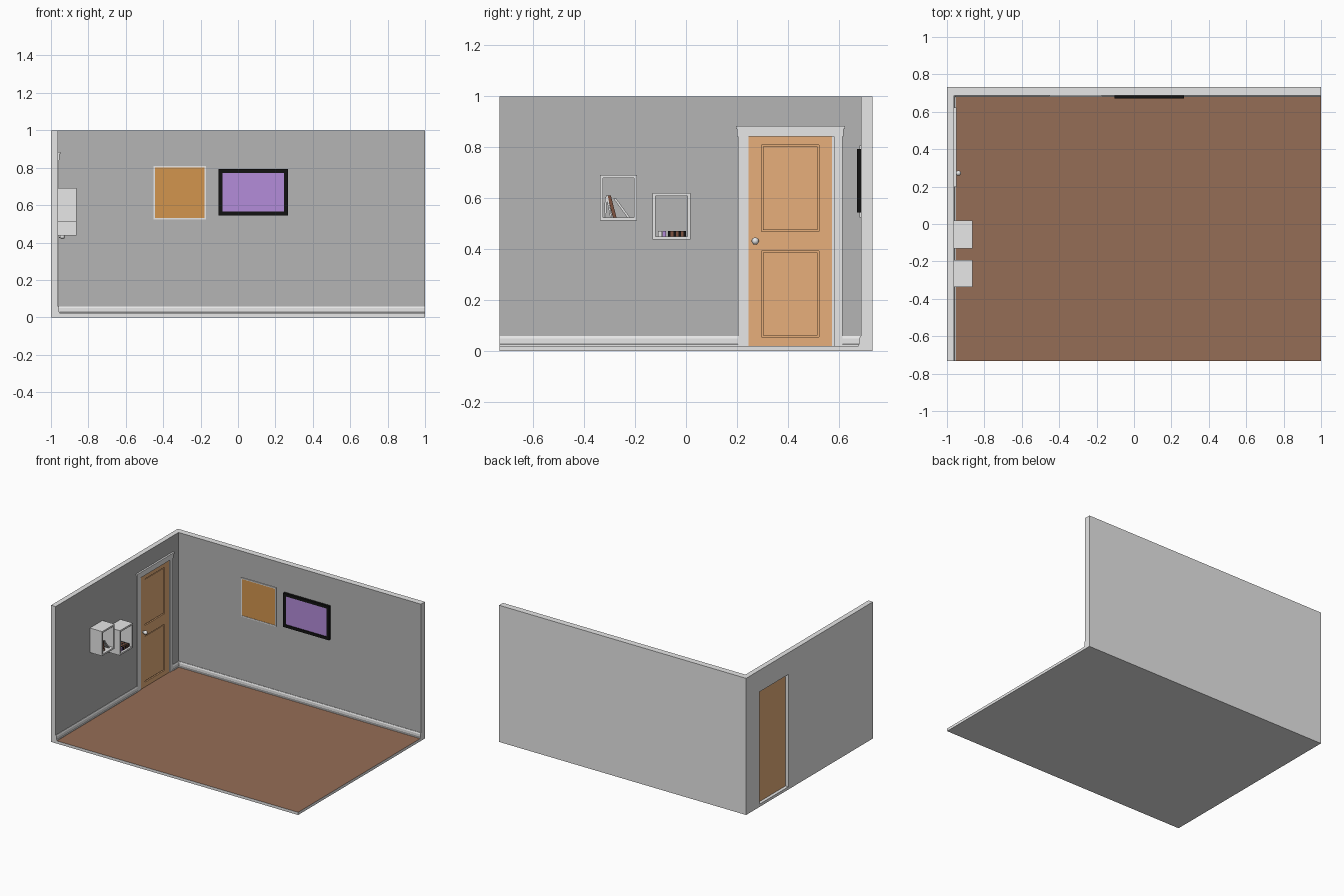
import bpy, bmesh, math
from mathutils import Vector

if "Cube" in bpy.data.objects:
    bpy.data.objects.remove(bpy.data.objects["Cube"])


def material(name, r, g, b):
    m = bpy.data.materials.new(name)
    m.diffuse_color = (r, g, b, 1)
    m.use_nodes = True
    m.node_tree.nodes["Principled BSDF"].inputs["Base Color"].default_value = m.diffuse_color
    return m


LIGHT = material("light_grey", .8, .8, .8)
WALL = material("wall_grey", .46, .46, .46)
FLOOR = material("floor_brown", .30, .153, .093)
DOOR = material("door_tan", .80, .43, .198)
CORK = material("cork_orange", .65, .30, .076)
PURPLE = material("purple", .456, .262, .70)
BLACK = material("black", .006, .006, .006)
BOOK = material("book_brown", .21, .085, .05)


def make(name, bm, *mats):
    bmesh.ops.recalc_face_normals(bm, faces=bm.faces)
    me = bpy.data.meshes.new(name)
    bm.to_mesh(me)
    bm.free()
    ob = bpy.data.objects.new(name, me)
    bpy.context.collection.objects.link(ob)
    for m in mats:
        me.materials.append(m)
    return ob


def boxes(name, mat, *bounds):
    """One object from boxes given as (x0, x1, y0, y1, z0, z1)."""
    bm = bmesh.new()
    for x0, x1, y0, y1, z0, z1 in bounds:
        vs = bmesh.ops.create_cube(bm, size=1)["verts"]
        for v in vs:
            v.co = Vector((x1 if v.co.x > 0 else x0,
                           y1 if v.co.y > 0 else y0,
                           z1 if v.co.z > 0 else z0))
    return make(name, bm, mat)


def prism(name, mat, pts, axis, a, b):
    """Extrude a 2D outline along x (outline in y,z) or y (outline in x,z)."""
    bm = bmesh.new()
    vs = [bm.verts.new((a, p, q) if axis == "x" else (p, a, q)) for p, q in pts]
    f = bm.faces.new(vs)
    d = (b - a, 0, 0) if axis == "x" else (0, b - a, 0)
    ext = bmesh.ops.extrude_face_region(bm, geom=[f])["geom"]
    bmesh.ops.translate(bm, vec=d, verts=[g for g in ext if isinstance(g, bmesh.types.BMVert)])
    return make(name, bm, mat)


def paint(ob, mat, direction):
    """Colour the faces that look in one direction."""
    ob.data.materials.append(mat)
    for p in ob.data.polygons:
        if p.normal.dot(Vector(direction)) > .9:
            p.material_index = len(ob.data.materials) - 1


def ring(a0, a1, b0, b1, t):
    """Four strips (a0, a1, b0, b1) round a rectangle."""
    return [(a0, a0 + t, b0, b1), (a1 - t, a1, b0, b1),
            (a0 + t, a1 - t, b0, b0 + t), (a0 + t, a1 - t, b1 - t, b1)]


Y = .733          # half depth
XI, YI = -.963, .688   # inner wall faces
FZ = .02          # floor top
D0, D1, DZ = .245, .581, .842   # door opening

# floor and walls, with painted room sides
paint(boxes("floor", LIGHT, (XI, 1, -Y, YI, 0, FZ)), FLOOR, (0, 0, 1))
paint(boxes("back_wall", LIGHT, (XI, 1, YI, Y, 0, 1)), WALL, (0, -1, 0))
left = boxes("left_wall", LIGHT, (-1, XI, -Y, Y, 0, 1))
cutter = boxes("door_cutter", LIGHT, (-1.1, -.9, D0, D1, FZ, DZ))
cutter.hide_render = True
mod = left.modifiers.new("opening", "BOOLEAN")
mod.object, mod.operation, mod.solver = cutter, "DIFFERENCE", "EXACT"
bpy.context.view_layer.objects.active = left
bpy.ops.object.modifier_apply(modifier=mod.name)
bpy.data.objects.remove(cutter)
paint(left, WALL, (1, 0, 0))

# skirting boards
skirt = [(0, FZ), (.010, FZ), (.010, .026), (.007, .028), (.007, .049), (.003, .059), (0, .059)]
prism("back_skirting", LIGHT, [(YI - d, z) for d, z in skirt], "x", XI, 1)
for i, (a, b) in enumerate([(-Y, .205), (.614, YI)]):
    prism(f"left_skirting_{i}", LIGHT, [(XI + d, z) for d, z in skirt], "y", a, b)

# door: thin core, stiles and rails, raised panels
DE = .574
core, face = -.970, -.960
P0, P1 = .296, .522
panels = [(.055, .393), (.470, .810)]
boxes("door", DOOR,
      (-.977, core, D0, DE, FZ, DZ),
      (core, face, D0, P0, FZ, DZ), (core, face, P1, DE, FZ, DZ),
      (core, face, P0, P1, FZ, .055), (core, face, P0, P1, .393, .470),
      (core, face, P0, P1, .810, DZ))
g = .006
boxes("door_panels", DOOR, *[(core, -.963, P0 + g, P1 - g, a + g, b - g) for a, b in panels])

# door surround
boxes("door_jamb", LIGHT, (-.985, XI, DE, D1, FZ, DZ))
boxes("door_casing", LIGHT,
      (XI, -.956, .205, D0, FZ, DZ), (XI, -.956, D1, .614, FZ, DZ),
      (XI, -.954, .201, .618, DZ, .872), (XI, -.950, .197, .624, .872, .884))

# door knob: stem and ball
bm = bmesh.new()
bmesh.ops.create_uvsphere(bm, u_segments=20, v_segments=12, radius=.014)
bmesh.ops.translate(bm, vec=(-.939, .272, .432), verts=bm.verts)
knob = make("door_knob", bm, LIGHT)
bm = bmesh.new()
bmesh.ops.create_cone(bm, cap_ends=True, segments=16, radius1=.007, radius2=.007, depth=.02)
for v in bm.verts:
    v.co = Vector((v.co.z - .952, .272 + v.co.x, .432 + v.co.y))
stem = make("knob_stem", bm, LIGHT)
for ob in (knob, stem):
    bpy.context.view_layer.objects.active = ob
    ob.select_set(True)
    bpy.ops.object.shade_smooth_by_angle()
    ob.select_set(False)

# open box shelves
for i, (a, b, c, d) in enumerate([(-.337, -.192, .513, .692), (-.131, .018, .438, .620)]):
    boxes(f"box_shelf_{i}", LIGHT, *[(XI, -.864, *r) for r in ring(a, b, c, d, .012)])

# leaning books: bottom y, top y, width, height, colour
for i, (y0, y1, w, h, m) in enumerate([
        (-.322, -.318, .008, .080, LIGHT), (-.298, -.314, .007, .085, LIGHT),
        (-.287, -.309, .014, .085, BOOK), (-.231, -.285, .011, .074, LIGHT)]):
    z = .525
    prism(f"leaning_book_{i}", m,
          [(y0, z), (y0 + w, z), (y1 + w, z + h), (y1, z + h)], "x", -.955, -.885)

# row of small books
row = [(-.110, .016, LIGHT), (-.092, .014, PURPLE)]
row += [(-.070 + .010 * k, .010, BOOK if k % 2 else BLACK) for k in range(7)]
for i, (y, w, m) in enumerate(row):
    boxes(f"small_book_{i}", m, (-.955, -.880, y, y + w, .450, .472))

# pin board and framed picture
boxes("pin_board_frame", LIGHT,
      *[(a, b, .681, YI, c, d) for a, b, c, d in ring(-.453, -.171, .524, .808, .008)])
boxes("pin_board", CORK, (-.445, -.179, .684, YI, .532, .800))
boxes("picture_frame", BLACK,
      *[(a, b, .671, YI, c, d) for a, b, c, d in ring(-.104, .266, .545, .794, .021)])
boxes("picture", PURPLE, (-.083, .245, .676, YI, .566, .773))
